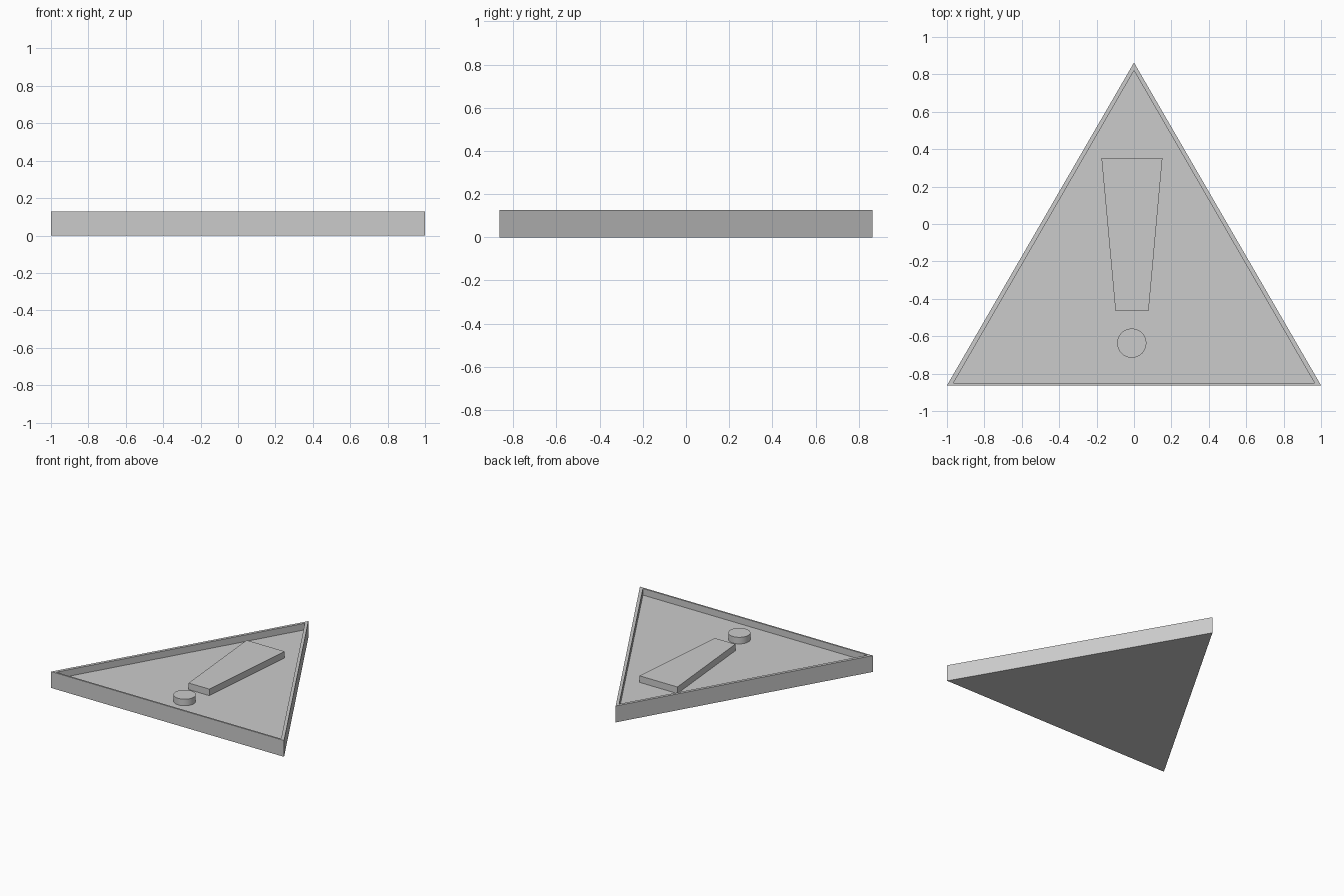
import bpy
import bmesh
import math

if "Cube" in bpy.data.objects:
    bpy.data.objects.remove(bpy.data.objects["Cube"], do_unlink=True)

TOP = 0.127     # height of rim and raised symbol
FLOOR = 0.076   # height of the recessed panel
SUNK = 0.07     # symbol parts start just inside the panel

grey = bpy.data.materials.new("light_grey")
grey.use_nodes = True
colour = (0.6, 0.6, 0.6, 1)
grey.diffuse_color = colour
grey.node_tree.nodes["Principled BSDF"].inputs["Base Color"].default_value = colour


def loft(name, rings):
    """Join (outline, height) rings in order and cap both ends."""
    bm = bmesh.new()
    loops = [[bm.verts.new((x, y, z)) for x, y in outline] for outline, z in rings]
    n = len(loops[0])
    for low, high in zip(loops, loops[1:]):
        for i in range(n):
            j = (i + 1) % n
            bm.faces.new((low[i], low[j], high[j], high[i]))
    bm.faces.new(loops[0][::-1])
    bm.faces.new(loops[-1])
    bmesh.ops.recalc_face_normals(bm, faces=bm.faces)
    mesh = bpy.data.meshes.new(name)
    bm.to_mesh(mesh)
    bm.free()
    mesh.materials.append(grey)
    obj = bpy.data.objects.new(name, mesh)
    bpy.context.collection.objects.link(obj)
    return obj


# Triangular plate with a thin raised rim
outer = [(-1, -0.863), (1, -0.863), (0, 0.863)]
inner = [(-0.965, -0.85), (0.965, -0.85), (0, 0.82)]
loft("triangle_plate", [(outer, 0), (outer, TOP), (inner, TOP), (inner, FLOOR)])

# Tapered bar of the warning mark
bar = [(-0.099, -0.464), (0.078, -0.464), (0.152, 0.354), (-0.174, 0.354)]
loft("mark_bar", [(bar, SUNK), (bar, TOP)])

# Round dot of the warning mark
steps = 48
dot = [(-0.012 + 0.078 * math.cos(math.tau * i / steps),
        -0.637 + 0.078 * math.sin(math.tau * i / steps)) for i in range(steps)]
dot_obj = loft("mark_dot", [(dot, SUNK), (dot, TOP)])

bpy.ops.object.select_all(action="DESELECT")
dot_obj.select_set(True)
bpy.context.view_layer.objects.active = dot_obj
bpy.ops.object.shade_smooth_by_angle(angle=math.radians(30))
